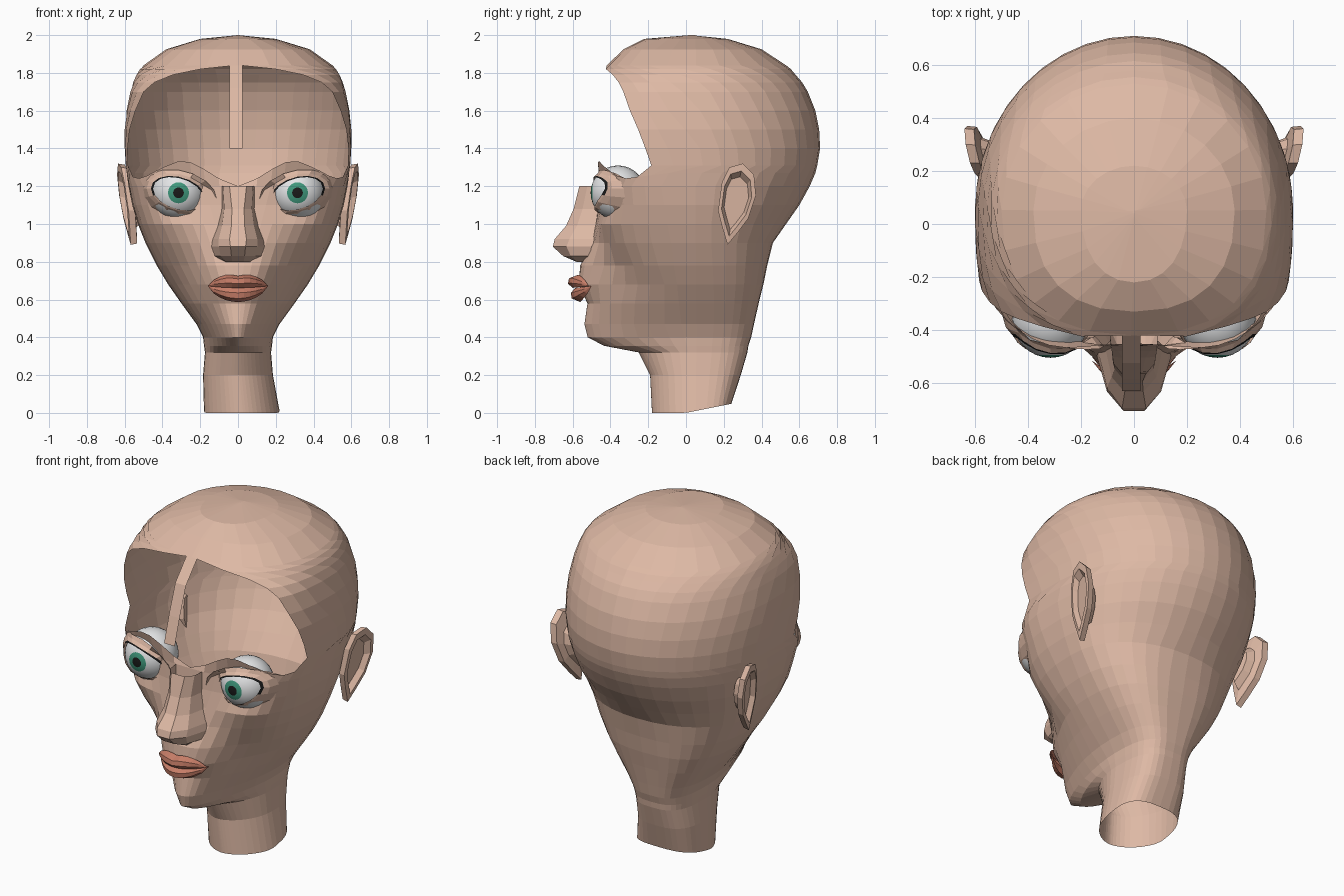
import bpy, bmesh
from math import sin, cos, pi, exp, sqrt, acos
from mathutils import Matrix, Vector

if "Cube" in bpy.data.objects:
    bpy.data.objects.remove(bpy.data.objects["Cube"], do_unlink=True)


def material(name, r, g, b):
    m = bpy.data.materials.new(name)
    m.use_nodes = True
    m.diffuse_color = (r, g, b, 1)
    m.node_tree.nodes["Principled BSDF"].inputs["Base Color"].default_value = (r, g, b, 1)
    return m


skin = material("skin", 0.73, 0.485, 0.375)
lip_red = material("lip red", 0.58, 0.21, 0.14)
eye_white = material("eye white", 0.82, 0.83, 0.84)
iris_green = material("iris green", 0.05, 0.31, 0.20)
black = material("black", 0.01, 0.01, 0.01)


def finish(bm, name, mats):
    bmesh.ops.remove_doubles(bm, verts=bm.verts[:], dist=0.0005)
    bmesh.ops.recalc_face_normals(bm, faces=bm.faces[:])
    mesh = bpy.data.meshes.new(name)
    bm.to_mesh(mesh)
    bm.free()
    for m in mats:
        mesh.materials.append(m)
    bpy.context.collection.objects.link(bpy.data.objects.new(name, mesh))


def loft(name, rows, mats=(skin,), closed=False, cap=False, skip=None, paint=None):
    """Skin rows of points with quads; skip and paint are rules on (row, column)."""
    bm = bmesh.new()
    grid = [[bm.verts.new(p) for p in row] for row in rows]
    n = len(rows[0])
    for i in range(len(rows) - 1):
        for j in range(n if closed else n - 1):
            if skip and skip(i, j):
                continue
            k = (j + 1) % n
            f = bm.faces.new((grid[i][j], grid[i][k], grid[i + 1][k], grid[i + 1][j]))
            f.material_index = paint(i, j) if paint else 0
    if cap:
        bm.faces.new(grid[0])
        bm.faces.new(grid[-1])
    finish(bm, name, mats)


def bump(d, size, power=2):
    return exp(-abs(d / size) ** power)


# Head and neck: level, half width, front, back, squareness of the front
RINGS = [
    (0.0, 0.20, -0.18, 0.24, 1.8), (0.2, 0.185, -0.19, 0.29, 1.8),
    (0.32, 0.175, -0.25, 0.325, 1.7), (0.355, 0.18, -0.42, 0.33, 1.5),
    (0.4, 0.185, -0.48, 0.345, 1.6), (0.47, 0.22, -0.48, 0.36, 1.8),
    (0.58, 0.3, -0.46, 0.385, 2), (0.68, 0.37, -0.47, 0.41, 2.1),
    (0.78, 0.43, -0.48, 0.43, 2.3), (0.9, 0.49, -0.48, 0.46, 2.5),
    (1.0, 0.53, -0.475, 0.53, 2.8), (1.1, 0.56, -0.465, 0.6, 3.1),
    (1.2, 0.58, -0.46, 0.655, 3.4), (1.27, 0.59, -0.45, 0.685, 3.4),
    (1.31, 0.595, -0.6, 0.695, 2.8), (1.4, 0.6, -0.63, 0.71, 2.8),
    (1.5, 0.6, -0.6, 0.705, 2.8), (1.6, 0.59, -0.56, 0.685, 2.8),
    (1.7, 0.57, -0.53, 0.645, 2.8), (1.75, 0.555, -0.505, 0.615, 2.6),
    (1.79, 0.54, -0.47, 0.58, 2.4), (1.82, 0.52, -0.445, 0.555, 2.4),
    (1.84, 0.5, -0.42, 0.53, 2.4), (1.925, 0.38, -0.33, 0.4, 2.4),
    (1.98, 0.2, -0.22, 0.22, 2.2), (2.0, 0.001, 0.019, 0.021, 2),
]
# Angle at which the open forehead ends, where it differs from the usual one
EDGE = {1.27: 1.12, 1.31: 1.33, 1.4: 1.3, 1.5: 1.22, 1.6: 1.1, 1.7: 0.98, 1.75: 0.84,
        1.79: 0.62, 1.82: 0.32, 1.84: 0.01, 1.925: 0.01, 1.98: 0.01, 2.0: 0.01}
FRONT, BACK, MID = 9, 12, 0.05


def sculpt(x, y, z):
    """Push the plain loft into muzzle, chin, cheeks, sockets and brows."""
    ax = abs(x)
    if z < 0.1:
        return x + 0.02, y, z + 0.2 * max(0, y)
    if y < -0.1 and 0.34 < z < 1.3:
        y -= 0.1 * bump(x, 0.19, 4) * bump(z - 0.7, 0.17)
        y -= 0.05 * bump(x, 0.11, 4) * bump(z - 0.44, 0.07)
        y -= 0.025 * bump(ax - 0.38, 0.12) * bump(z - 0.98, 0.1)
        y += 0.035 * bump(ax - 0.3, 0.1) * bump(z - 0.74, 0.14)
        y += 0.04 * bump(ax - 0.31, 0.12) * bump(z - 1.16, 0.08)
        y -= 0.035 * bump(ax - 0.3, 0.15) * bump(z - 1.28, 0.05)
        if z > 1.25:
            z += 0.065 * bump(ax - 0.29, 0.12) - 0.07 * bump(x, 0.12)
            z -= 0.03 * bump(ax - 0.52, 0.06)
    return x, y, z


def head_ring(z, w, front, back, n):
    edge = EDGE.get(z, 1.05)
    rear = 2 + min(1, max(0, 2 - 2 * z))
    angles = [edge * (i / FRONT) ** 1.4 for i in range(FRONT)]
    angles += [edge + (pi - edge) * i / BACK for i in range(BACK + 1)]
    half = []
    for t in angles:
        s, c = max(0, sin(t)), cos(t)
        p, depth = (2 / n, MID - front) if c > 0 else (2 / rear, MID - back)
        half.append((w * s ** p, MID - depth * abs(c) ** p, z))
    ring = half + [(-x, y, z) for x, y, z in reversed(half[1:-1])]
    return [sculpt(*p) for p in ring]


LEVELS = [r[0] for r in RINGS]
COUNT = 2 * (FRONT + BACK)


def in_opening(i, j):
    return 1.26 < LEVELS[i] < 1.83 and (j < FRONT or j >= COUNT - FRONT)


loft("head_and_neck", [head_ring(*r) for r in RINGS], closed=True, skip=in_opening)

# Thin strip down the middle of the open forehead
STRIP = [(-0.42, 1.84), (-0.525, 1.72), (-0.585, 1.55), (-0.63, 1.4)]
loft("forehead_strip", [[(-0.045, y, z), (0.025, y, z)] for y, z in STRIP])

# Nose: level, ridge half width, ridge depth, base half width, base depth
NOSE = [
    (1.2, 0.045, -0.565, 0.09, -0.42), (1.08, 0.032, -0.595, 0.09, -0.44),
    (0.99, 0.035, -0.635, 0.11, -0.46), (0.92, 0.045, -0.695, 0.135, -0.48),
    (0.88, 0.04, -0.705, 0.14, -0.5), (0.83, 0.035, -0.65, 0.125, -0.51),
    (0.8, 0.03, -0.58, 0.07, -0.51),
]


def nose_row(z, f, ridge, b, base):
    m, my = (f + b) / 2 + 0.012, (ridge + base) / 2 - 0.03
    half = [(f, ridge, z), (m, my, z), (b, base, z)]
    return [(-x, y, h) for x, y, h in reversed(half)] + half


loft("nose", [nose_row(*r) for r in NOSE])


# Lips: curved bands that taper to the corners of the mouth
def lip(name, height, depth, dip):
    rows = []
    for v, out in ((0, 0.025), (0.35, 0), (0.75, 0.005), (1, 0.05)):
        row = []
        for i in range(-5, 6):
            u = i / 5
            full = height * (1 - u * u) ** 0.7 - dip * bump(u, 0.2)
            row.append((0.16 * u, depth + out * (1 - u * u) + 0.11 * u * u,
                        0.662 + 0.01 * u * u + full * v))
        rows.append(row)
    loft(name, rows, (lip_red,))


lip("upper_lip", 0.075, -0.625, 0.012)
lip("lower_lip", -0.075, -0.61, 0)

# Eyes, lids and ears, one of each per side
EYE_X, EYE_Y, EYE_Z, EYE_R = 0.315, -0.36, 1.165, 0.145
EAR = [(0.19, 1.22), (0.23, 1.3), (0.3, 1.32), (0.36, 1.26), (0.37, 1.15),
       (0.33, 1.03), (0.27, 0.95), (0.22, 0.89), (0.19, 0.99), (0.17, 1.07)]


def eyeball(name, side):
    bm = bmesh.new()
    bmesh.ops.create_uvsphere(bm, u_segments=24, v_segments=16, radius=EYE_R)
    bmesh.ops.rotate(bm, verts=bm.verts[:], matrix=Matrix.Rotation(pi / 2, 3, "X"))
    for f in bm.faces:
        angle = acos(-f.calc_center_median().normalized().y)
        f.material_index = 2 if angle < pi / 16 else 1 if angle < pi / 8 else 0
        f.smooth = True
    bmesh.ops.translate(bm, verts=bm.verts[:], vec=Vector((side * EYE_X, EYE_Y, EYE_Z)))
    finish(bm, name, (eye_white, iris_green, black))


def lid_loop(side, scale, blend):
    loop = []
    for i in range(16):
        a = 2 * pi * i / 16
        dx = 0.135 * cos(a) * scale
        dz = 0.084 * sin(a) * scale + 0.028 * cos(a) - 0.005
        ball = EYE_Y - sqrt(max(0.003, 0.153 ** 2 - dx * dx - dz * dz))
        face = -0.42 + 0.2 * dx + max(0, dx - 0.1) - 0.035 * max(0, sin(a))
        loop.append((side * (EYE_X + dx), ball + (face - ball) * blend, EYE_Z + dz))
    return loop


def ear_loop(side, scale, shift):
    loop = []
    for y, z in EAR:
        y, z = 0.26 + (y - 0.26) * scale, 1.12 + (z - 1.12) * scale
        loop.append((side * (0.6 + 0.2 * (y - 0.28) + 0.12 * (z - 1.1) + shift), y, z))
    return loop


for word, side in (("left", 1), ("right", -1)):
    eyeball(word + "_eyeball", side)
    loft(word + "_eyelids",
         [lid_loop(side, s, b) for s, b in ((1, 0), (1.08, 0), (1.25, 0.25), (1.5, 1))],
         (skin, black), closed=True, paint=lambda i, j: int(i == 0 and (j < 7 or j == 15)))
    loft(word + "_ear",
         [ear_loop(side, s, d) for s, d in
          ((0.45, -0.08), (0.6, -0.04), (0.97, -0.03), (1, 0.005), (0.8, 0.008), (0.65, -0.022))],
         closed=True, cap=True)
